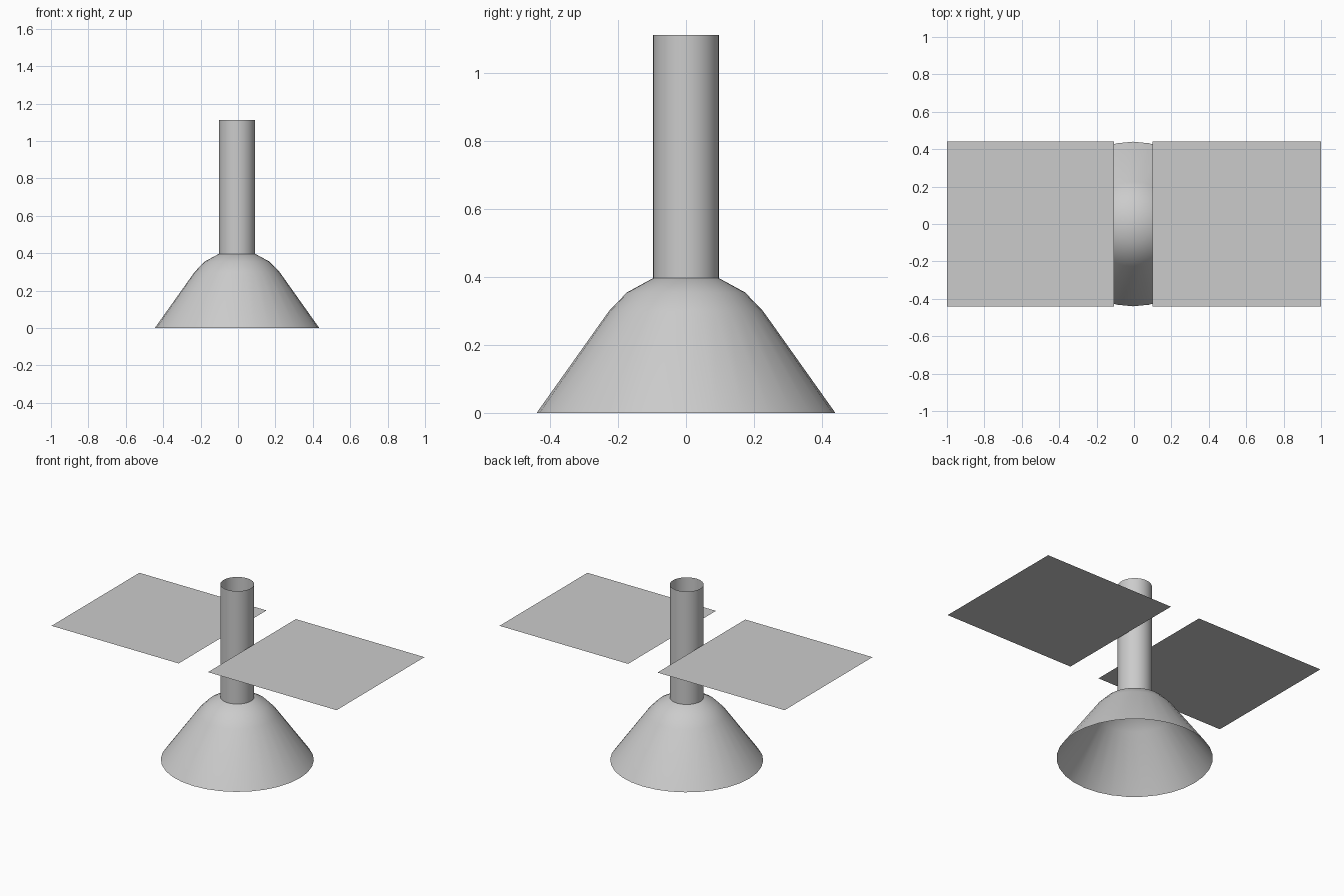
import bpy, bmesh, math

cube = bpy.data.objects.get("Cube")
if cube:
    bpy.data.objects.remove(cube, do_unlink=True)

CENTRE_X = -0.005
SIDES = 32
PANEL_Z = 0.75

grey = bpy.data.materials.new("plain_grey")
grey.use_nodes = True
grey.diffuse_color = (0.6, 0.6, 0.6, 1)
grey.node_tree.nodes["Principled BSDF"].inputs["Base Color"].default_value = grey.diffuse_color


def finish(name, bm, smooth=False):
    mesh = bpy.data.meshes.new(name)
    bm.to_mesh(mesh)
    bm.free()
    mesh.materials.append(grey)
    obj = bpy.data.objects.new(name, mesh)
    bpy.context.collection.objects.link(obj)
    if smooth:
        bpy.ops.object.select_all(action="DESELECT")
        obj.select_set(True)
        bpy.context.view_layer.objects.active = obj
        bpy.ops.object.shade_smooth_by_angle(angle=math.radians(40))
    return obj


def lathe(name, profile):
    """Spin an open (radius, height) profile into a thin shell."""
    bm = bmesh.new()
    verts = [bm.verts.new((r, 0, z)) for r, z in profile]
    edges = [bm.edges.new(pair) for pair in zip(verts, verts[1:])]
    bmesh.ops.spin(bm, geom=verts + edges, cent=(0, 0, 0), axis=(0, 0, 1),
                   angle=math.tau, steps=SIDES, use_duplicate=False)
    bmesh.ops.remove_doubles(bm, verts=bm.verts[:], dist=0.0005)
    bmesh.ops.recalc_face_normals(bm, faces=bm.faces[:])
    # An open shell must face away from its axis
    side = max(bm.faces, key=lambda f: f.calc_area())
    if side.normal.dot(side.calc_center_median()) < 0:
        bmesh.ops.reverse_faces(bm, faces=bm.faces[:])
    obj = finish(name, bm, smooth=True)
    obj.location.x = CENTRE_X
    return obj


# Flared skirt with a rounded, closed crown and an open underside
lathe("bell_base", [(0.44, 0), (0.227, 0.3), (0.174, 0.355), (0.097, 0.397), (0, 0.412)])

# Open tube standing on the crown
lathe("tube", [(0.097, 0.397), (0.097, 1.113)])

# Flat square panels either side of the tube
for name, x0, x1 in (("right_panel", -1.0, -0.108), ("left_panel", 0.098, 1.0)):
    bm = bmesh.new()
    corners = [(x0, -0.44), (x1, -0.44), (x1, 0.44), (x0, 0.44)]
    bm.faces.new([bm.verts.new((x, y, PANEL_Z)) for x, y in corners])
    finish(name, bm)
